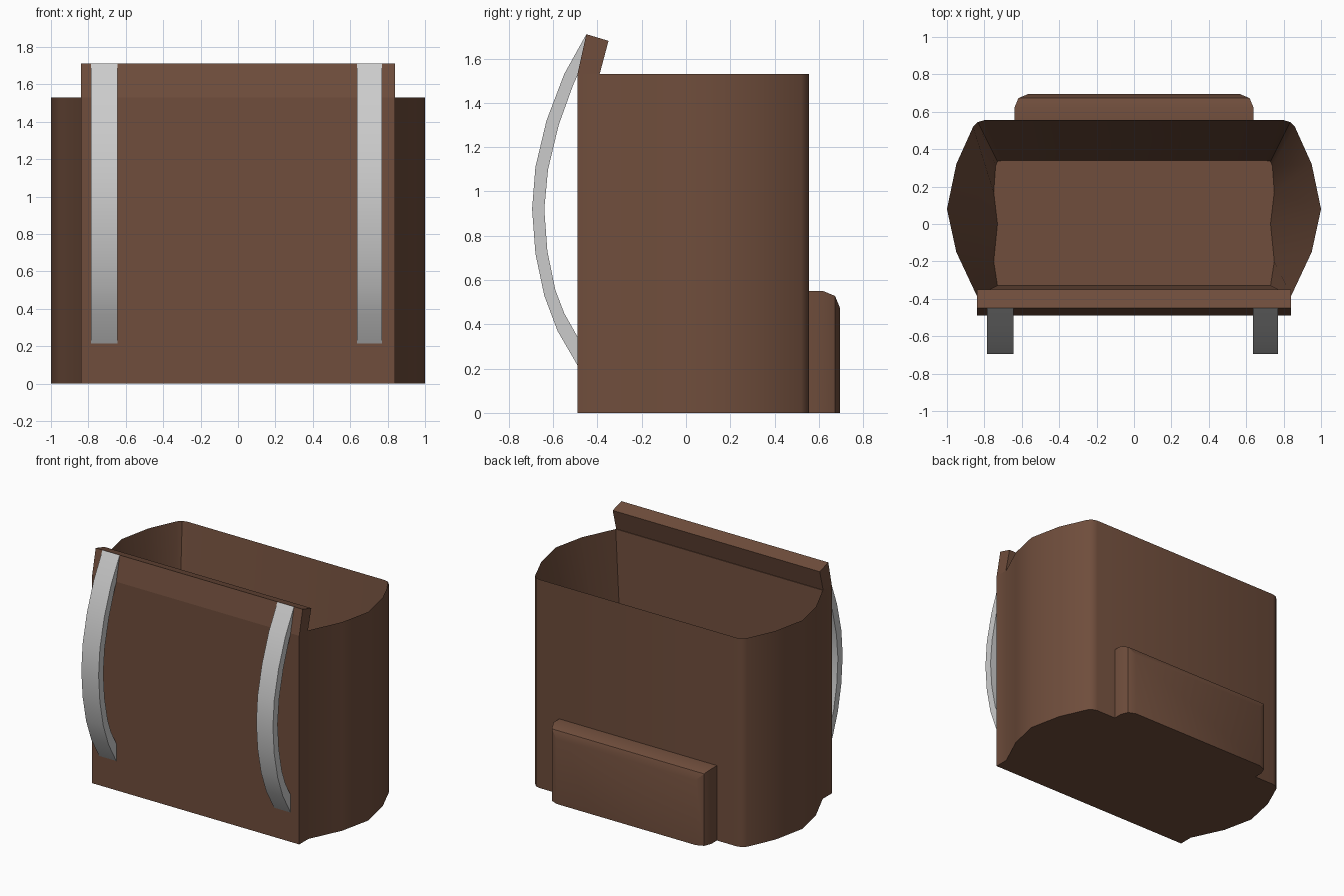
import bpy, bmesh, math

if "Cube" in bpy.data.objects:
    bpy.data.objects.remove(bpy.data.objects["Cube"])

brown = bpy.data.materials.new("brown_leather")
brown.diffuse_color = (0.16, 0.075, 0.045, 1)
brown.use_nodes = True
brown.node_tree.nodes["Principled BSDF"].inputs["Base Color"].default_value = brown.diffuse_color


def finish(bm, name, mat=None, fix=True):
    if fix:
        bmesh.ops.recalc_face_normals(bm, faces=bm.faces)
    me = bpy.data.meshes.new(name)
    bm.to_mesh(me)
    bm.free()
    ob = bpy.data.objects.new(name, me)
    bpy.context.collection.objects.link(ob)
    if mat:
        me.materials.append(mat)
    bpy.ops.object.select_all(action='DESELECT')
    ob.select_set(True)
    bpy.context.view_layer.objects.active = ob
    bpy.ops.object.shade_smooth_by_angle(angle=math.radians(30))
    return ob


def ring(bm, half, z):
    """Closed ring from a right-half outline, mirrored across x."""
    pts = half + [(-x, y) for x, y in reversed(half)]
    return [bm.verts.new((x, y, z)) for x, y in pts]


def bridge(bm, a, b):
    n = len(a)
    for i in range(n):
        j = (i + 1) % n
        bm.faces.new((a[i], a[j], b[j], b[i]))


def strip(bm, outer, inner, x0, x1):
    """Solid band: matching (y, z) curves swept between x0 and x1."""
    rows = [[bm.verts.new((x, y, z)) for x, (y, z) in
             ((x0, o), (x1, o), (x1, i), (x0, i))] for o, i in zip(outer, inner)]
    for a, b in zip(rows, rows[1:]):
        bridge(bm, a, b)
    bm.faces.new(rows[0])
    bm.faces.new(rows[-1])


# Bag body: straight outside, tapering open inside
RIM = 1.53
FLOOR = 0.12
side = [(0.84, -0.385), (0.95, -0.15), (1.0, 0.08), (0.95, 0.32),
        (0.86, 0.52), (0.835, 0.545), (0.80, 0.555)]
floor = [(0.73, -0.33), (0.75, -0.20), (0.73, 0.0), (0.75, 0.17),
         (0.74, 0.31), (0.73, 0.335), (0.70, 0.34)]
bm = bmesh.new()
base = ring(bm, [(0.84, -0.49)] + side, 0)
top = ring(bm, [(0.84, -0.49)] + side, RIM)
low = ring(bm, floor, FLOOR)
bridge(bm, base, top)
bridge(bm, top[1:-1], low)
bm.faces.new(base)
bm.faces.new(low)
bm.faces.new((top[0], top[1], top[-2], top[-1]))
finish(bm, "bag_body", brown)

# Leaning lip along the back panel
bm = bmesh.new()
strip(bm, [(-0.49, RIM), (-0.45, 1.71)], [(-0.39, RIM), (-0.35, 1.68)], -0.84, 0.84)
finish(bm, "back_lip", brown)

# Outer pocket with rounded outward edges
bm = bmesh.new()
bmesh.ops.create_cube(bm, size=1)
for v in bm.verts:
    v.co = (v.co.x * 1.28, 0.6175 + v.co.y * 0.155, 0.275 + v.co.z * 0.55)
edges = []
for e in bm.edges:
    a, b = e.verts
    if min(a.co.y, b.co.y) > 0.65 and max(a.co.z, b.co.z) > 0.5:
        edges.append(e)
bmesh.ops.bevel(bm, geom=edges, offset=0.075, segments=2, profile=0.5, affect='EDGES')
finish(bm, "outer_pocket", brown)

# Two curved shoulder straps
outer = [(-0.45, 1.71), (-0.55, 1.53), (-0.63, 1.32), (-0.68, 1.11), (-0.695, 0.92),
         (-0.68, 0.72), (-0.64, 0.53), (-0.58, 0.37), (-0.49, 0.215)]
inner = [(-0.455, 1.60), (-0.51, 1.48), (-0.575, 1.30), (-0.623, 1.10), (-0.64, 0.92),
         (-0.626, 0.73), (-0.59, 0.555), (-0.55, 0.45), (-0.485, 0.335)]
for name, x0, x1 in (("left_strap", -0.785, -0.645), ("right_strap", 0.635, 0.77)):
    bm = bmesh.new()
    strip(bm, outer, inner, x0, x1)
    finish(bm, name)
